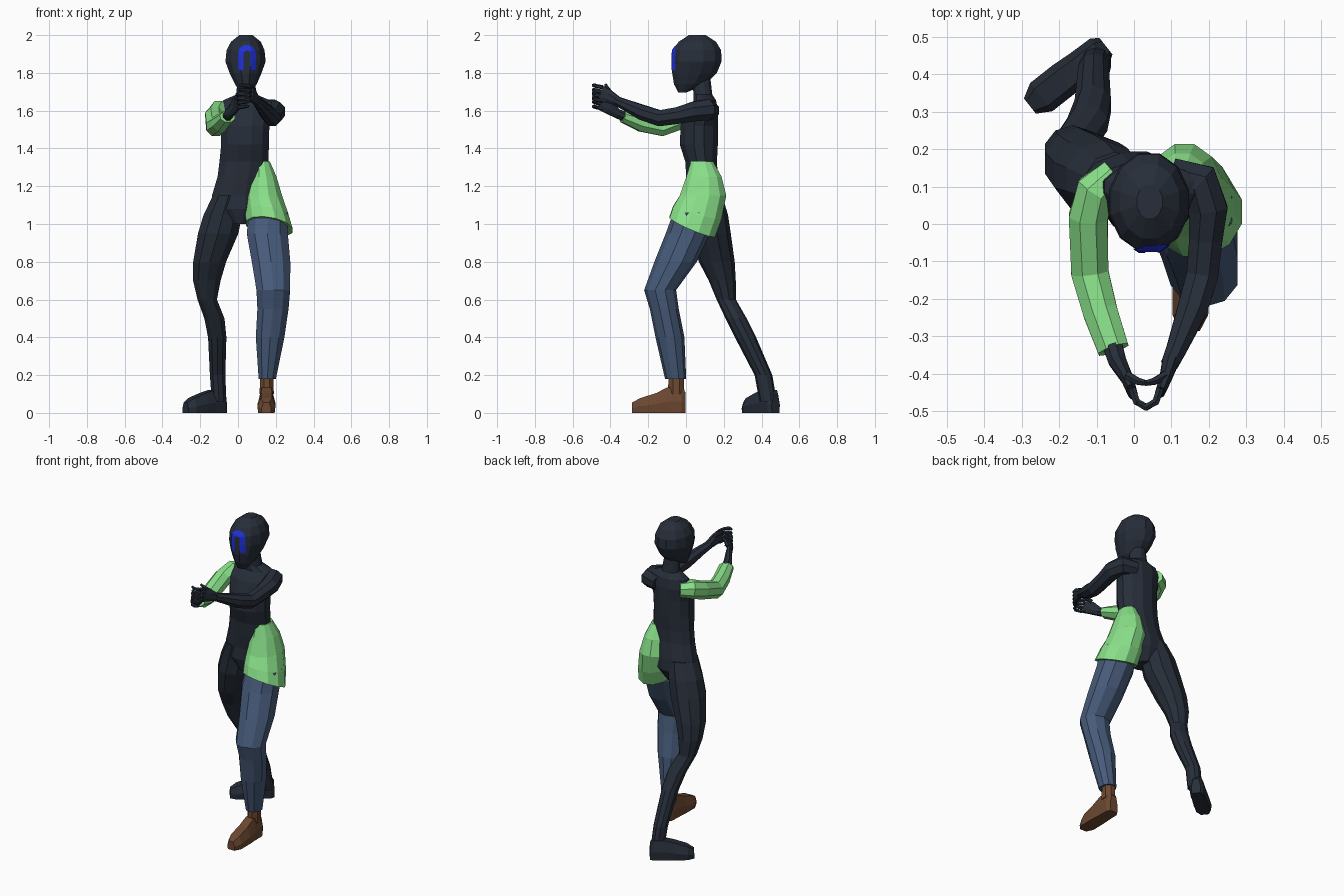
import bpy, bmesh, math
from mathutils import Vector
from mathutils.bvhtree import BVHTree

if "Cube" in bpy.data.objects:
    bpy.data.objects.remove(bpy.data.objects["Cube"])


def material(name, rgb):
    m = bpy.data.materials.new(name)
    m.diffuse_color = (*rgb, 1)
    m.use_nodes = True
    m.node_tree.nodes["Principled BSDF"].inputs["Base Color"].default_value = m.diffuse_color
    return m


DARK = material("dark suit", (0.020, 0.027, 0.041))
DENIM = material("blue trousers", (0.063, 0.105, 0.195))
GREEN = material("green cloth", (0.25, 0.74, 0.25))
BROWN = material("brown leather", (0.15, 0.064, 0.03))
BLUE = material("blue mark", (0.015, 0.03, 0.70))


def skin(name, rings, mat):
    """Join rings of points into one closed flat-shaded object."""
    bm = bmesh.new()
    vr = [[bm.verts.new(p) for p in r] for r in rings]
    n = len(vr[0])
    for a, b in zip(vr, vr[1:]):
        for i in range(n):
            j = (i + 1) % n
            bm.faces.new((a[i], a[j], b[j], b[i]))
    bm.faces.new(vr[0][::-1])
    bm.faces.new(vr[-1])
    bmesh.ops.recalc_face_normals(bm, faces=bm.faces)
    me = bpy.data.meshes.new(name)
    bm.to_mesh(me)
    bm.free()
    me.materials.append(mat)
    ob = bpy.data.objects.new(name, me)
    bpy.context.collection.objects.link(ob)
    return ob


def stack(name, sections, mat, n=12):
    """Horizontal ellipses: x, y, z, rx, ry and optional slopes in x and y."""
    rings = []
    for s in sections:
        x, y, z, rx, ry = s[:5]
        sx, sy = s[5:] if len(s) > 5 else (0, 0)
        ring = []
        for i in range(n):
            a = 2 * math.pi * (i + 0.5) / n
            dx, dy = rx * 1.02 * math.cos(a), ry * 1.02 * math.sin(a)
            ring.append((x + dx, y + dy, z + sx * dx + sy * dy))
        rings.append(ring)
    return skin(name, rings, mat)


def tube(name, path, mat, n=8):
    """Round limb along a path of x, y, z, side radius, up radius."""
    pts = [Vector(p[:3]) for p in path]
    rings = []
    for k, p in enumerate(path):
        t = (pts[min(k + 1, len(pts) - 1)] - pts[max(k - 1, 0)]).normalized()
        side = t.cross(Vector((0, 0, 1))).normalized()
        up = side.cross(t)
        ru = p[4] if len(p) > 4 else p[3]
        rings.append([pts[k] + side * p[3] * math.cos(a) + up * ru * math.sin(a)
                      for a in (2 * math.pi * (i + 0.5) / n for i in range(n))])
    return skin(name, rings, mat)


def foot(name, heel, toe, ankle_h, mat):
    """Shoe-shaped block: fraction along, half width, top height."""
    h, t = Vector((*heel, 0)), Vector((*toe, 0))
    side = (t - h).normalized().cross(Vector((0, 0, 1)))
    rings = []
    for f, w, top in ((0, .028, ankle_h * .8), (.08, .042, ankle_h), (.34, .044, ankle_h),
                      (.55, .048, .105), (.85, .048, .078), (1, .026, .055)):
        c = h.lerp(t, f)
        rings.append([c + side * w * s + Vector((0, 0, z)) for s, z in
                      ((-.9, 0), (.9, 0), (1, top * .45), (.6, top), (-.6, top), (-1, top * .45))])
    return skin(name, rings, mat)


# Torso and neck
stack("torso", [(.01, .09, 1.0, .05, .06), (0, .1, 1.08, .13, .095), (0, .1, 1.15, .14, .09),
                (.02, .085, 1.25, .13, .085), (.032, .08, 1.33, .132, .085),
                (.037, .068, 1.42, .128, .102), (.038, .07, 1.52, .13, .1),
                (.04, .085, 1.6, .15, .085), (.045, .1, 1.655, .125, .06),
                (.045, .09, 1.685, .055, .05), (.042, .08, 1.77, .045, .05)], DARK)

# Head
head = stack("head", [(.04, -.02, 1.695, .03, .02), (.042, .02, 1.74, .058, .085),
                      (.04, .045, 1.80, .086, .12), (.04, .058, 1.86, .108, .132),
                      (.04, .058, 1.92, .102, .13), (.042, .06, 1.965, .08, .1),
                      (.042, .06, 2.0, .035, .045)], DARK)

# Horseshoe-shaped face mark, laid onto the face
bvh = BVHTree.FromPolygons([v.co for v in head.data.vertices],
                           [p.vertices[:] for p in head.data.polygons])
line = [(-1, 0, 1.815 + .0179 * i) for i in range(5)]
line += [(-math.cos(a), math.sin(a), 1.9) for a in (math.pi * i / 12 for i in range(1, 12))]
line += [(1, 0, 1.815 + .0179 * i) for i in range(4, -1, -1)]
bm = bmesh.new()
rows = []
for c, s, z in line:
    row = []
    for r in (.018, .026, .034, .041, .048):
        x, zz = .047 + c * r, z + s * r
        hit = bvh.ray_cast(Vector((x, -1, zz)), Vector((0, 1, 0)))[0]
        row.append(bm.verts.new((x, (hit.y if hit else -.05) - .005, zz)))
    rows.append(row)
for a, b in zip(rows, rows[1:]):
    for i in range(4):
        bm.faces.new((a[i], b[i], b[i + 1], a[i + 1]))
for f in bm.faces:
    f.normal_update()
    if f.normal.y > 0:
        f.normal_flip()
me = bpy.data.meshes.new("face_mark")
bm.to_mesh(me)
bm.free()
me.materials.append(BLUE)
bpy.context.collection.objects.link(bpy.data.objects.new("face_mark", me))

# Rear leg and foot
stack("rear_leg", [(-.05, .10, 1.15, .085, .09), (-.08, .12, 1.05, .105, .10),
                   (-.105, .13, .95, .11, .105), (-.15, .163, .8, .09, .093),
                   (-.165, .192, .7, .075, .07), (-.163, .213, .6, .053, .05),
                   (-.125, .265, .5, .055, .055), (-.11, .315, .4, .05, .055),
                   (-.108, .41, .2, .042, .046), (-.10, .435, .06, .04, .045)], DARK, 10)
foot("rear_foot", (-.075, .475), (-.278, .315), .12, DARK)

# Front trouser leg, ankle and shoe
stack("front_leg", [(.16, .04, 1.06, .105, .105), (.155, .01, .95, .112, .115),
                    (.175, -.055, .8, .105, .11), (.187, -.137, .65, .092, .083),
                    (.185, -.115, .55, .085, .075), (.17, -.085, .4, .078, .075),
                    (.155, -.055, .18, .047, .055)], DENIM, 10)
stack("front_ankle", [(.152, -.052, .24, .036, .042), (.152, -.052, .1, .04, .046)], BROWN, 8)
foot("front_shoe", (.152, -.002), (.15, -.285), .135, BROWN)

# Green hip wrap with a slanted hem
stack("hip_wrap", [(.125, .085, 1.33, .045, .06), (.13, .095, 1.25, .075, .095),
                   (.135, .09, 1.15, .10, .125), (.152, .06, 1.06, .115, .13, -.1, -.25),
                   (.165, .033, .985, .125, .122, -.15, -.42)], GREEN)

# Arms
tube("right_sleeve", [(-.05, .135, 1.6, .045), (-.10, .09, 1.598, .058), (-.122, .02, 1.57, .056),
                      (-.118, -.13, 1.515, .054), (-.09, -.235, 1.535, .05),
                      (-.055, -.335, 1.568, .045, .032)], GREEN)
tube("right_hand", [(-.065, -.30, 1.56, .03), (-.045, -.365, 1.585, .026),
                    (-.02, -.41, 1.62, .018, .04), (-.005, -.45, 1.645, .014, .045)], DARK)
tube("left_arm", [(.10, .13, 1.6, .05), (.175, .11, 1.605, .06), (.198, .04, 1.595, .056),
                  (.192, -.04, 1.575, .048), (.182, -.14, 1.56, .046), (.155, -.23, 1.59, .043),
                  (.115, -.33, 1.635, .03), (.095, -.375, 1.655, .025)], DARK)
tube("left_hand", [(.10, -.36, 1.65, .025), (.085, -.41, 1.675, .018, .038),
                   (.07, -.45, 1.69, .014, .045)], DARK)

# Interlaced fingers and thumbs
for side, x, m, z0 in (("right", -.005, 1, 1.612), ("left", .07, -1, 1.652)):
    for i in range(4):
        z = z0 + .024 * i
        tube(f"{side}_finger_{i + 1}", [(x, -.44, z, .011), (x + m * .012, -.475, z + .006, .011),
                                        (x + m * .04, -.49, z + .01, .010),
                                        (x + m * .062, -.478, z + .012, .007)], DARK, 6)
    tube(f"{side}_thumb", [(x - m * .012, -.405, z0 + .05, .013), (x + m * .015, -.42, z0 + .07, .011),
                           (x + m * .04, -.425, z0 + .085, .008)], DARK, 6)
